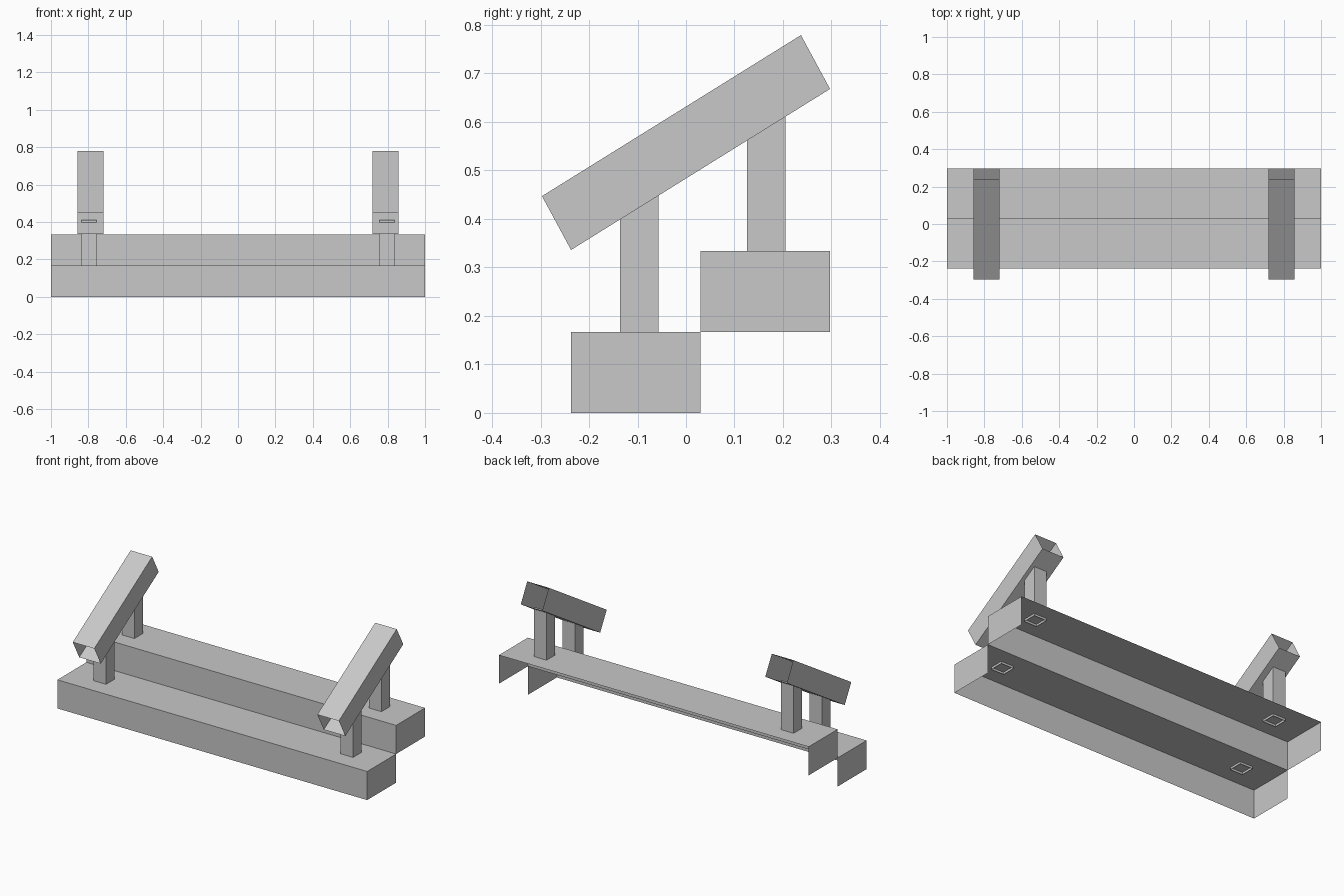
import bpy
from mathutils import Vector

cube = bpy.data.objects.get("Cube")
if cube:
    bpy.data.objects.remove(cube, do_unlink=True)

GREY = (0.58, 0.58, 0.58, 1)
mat = bpy.data.materials.new("light_grey")
mat.use_nodes = True
mat.diffuse_color = GREY
mat.node_tree.nodes["Principled BSDF"].inputs["Base Color"].default_value = GREY


def make(name, verts, faces):
    mesh = bpy.data.meshes.new(name)
    mesh.from_pydata(verts, [], faces)
    mesh.materials.append(mat)
    obj = bpy.data.objects.new(name, mesh)
    bpy.context.collection.objects.link(obj)
    return obj


def step(name, y0, y1, z0, z1):
    # Thin shell: tread, riser and two ends, open at the back and below
    profile = [(y0, z0), (y1, z0), (y1, z1), (y0, z1)]
    verts = [(x, y, z) for x in (-1, 1) for y, z in profile]
    make(name, verts, [(0, 3, 2, 1), (4, 5, 6, 7), (3, 7, 6, 2), (0, 4, 7, 3)])


def tube(name, start, end):
    # Four walls between two matching rings, open at both ends
    walls = [(i, (i + 1) % 4, (i + 1) % 4 + 4, i + 4) for i in range(4)]
    make(name, start + end, walls)


# Underside line of the sloping rails
LOW = Vector((0, -0.237, 0.336))
HIGH = Vector((0, 0.297, 0.668))
RISE = Vector((0, -0.06, 0.111))
SLOPE = (HIGH.z - LOW.z) / (HIGH.y - LOW.y)
SINK = 0.013


def rail(name, x0, x1):
    def ring(p):
        return [(x, *(p + r).yz) for x, r in
                ((x0, Vector()), (x1, Vector()), (x1, RISE), (x0, RISE))]
    tube(name, ring(LOW), ring(HIGH))


def post(name, x0, x1, y0, y1, base):
    # Top follows the rail slope, both ends sink slightly into their neighbours
    corners = [(x0, y0), (x1, y0), (x1, y1), (x0, y1)]
    bottom = [(x, y, base - SINK) for x, y in corners]
    top = [(x, y, LOW.z + (y - LOW.y) * SLOPE + SINK) for x, y in corners]
    tube(name, bottom, top)


# Steps
step("lower_step", -0.237, 0.03, 0, 0.167)
step("upper_step", 0.03, 0.297, 0.167, 0.334)

# Handrails and their posts on both sides
for side, s in (("left", 1), ("right", -1)):
    rail(f"{side}_handrail", *sorted((s * 0.72, s * 0.859)))
    xs = sorted((s * 0.757, s * 0.838))
    post(f"{side}_front_post", *xs, -0.136, -0.057, 0.167)
    post(f"{side}_back_post", *xs, 0.126, 0.205, 0.334)
